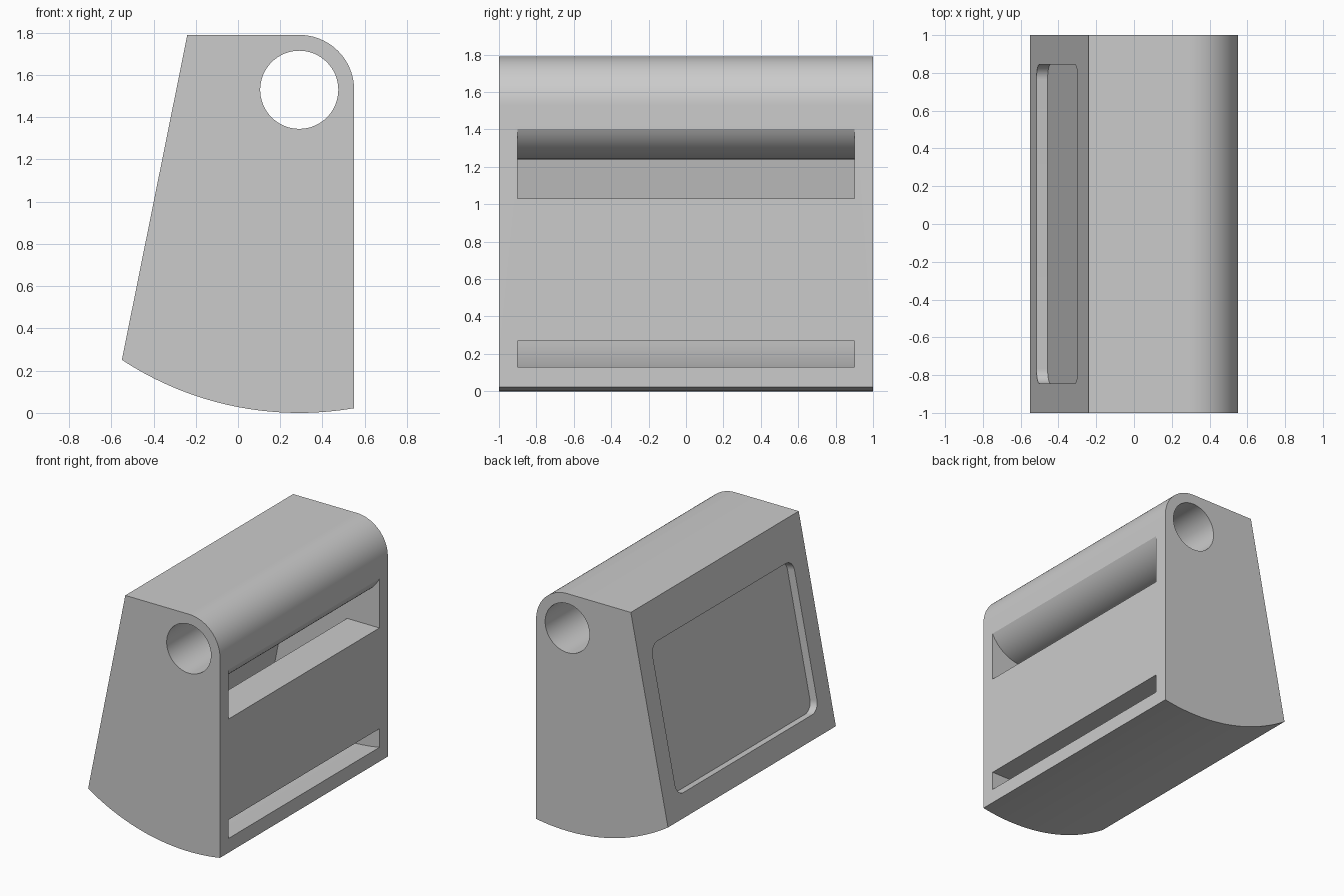
import bpy
import bmesh
from math import sin, cos, pi, radians, sqrt, acos, asin
from mathutils import Matrix, Vector

if "Cube" in bpy.data.objects:
    bpy.data.objects.remove(bpy.data.objects["Cube"], do_unlink=True)

gray = bpy.data.materials.new("light gray")
gray.use_nodes = True
color = (0.6, 0.6, 0.6, 1)
gray.diffuse_color = color
gray.node_tree.nodes["Principled BSDF"].inputs["Base Color"].default_value = color

# Shared centre of the tube, the rounded top corner and the curved base
CX, CZ = 0.29, 1.53
SIDE = 0.55
BASE_R = 1.53
WALL = 0.106
SLANT_LOW = Vector((-0.55, 0.251))
SLANT_TOP = Vector((-0.24, 1.79))


def arc(r, start, end, n):
    """Points on a circle around the shared centre, from start to end angle."""
    return [(CX + r * cos(start + (end - start) * i / n),
             CZ + r * sin(start + (end - start) * i / n)) for i in range(n + 1)]


def angle_low(r, x):
    """Angle of the lower-half point of the circle at the given x."""
    return -acos((x - CX) / r)


def prism(name, outline, low, high, frame):
    """Extrude a 2D outline from low to high along the frame's third axis."""
    bm = bmesh.new()
    face = bm.faces.new([bm.verts.new((a, b, low)) for a, b in outline])
    top = bmesh.ops.extrude_face_region(bm, geom=[face])["geom"]
    moved = [v for v in top if isinstance(v, bmesh.types.BMVert)]
    bmesh.ops.translate(bm, verts=moved, vec=(0, 0, high - low))
    bmesh.ops.transform(bm, matrix=frame, verts=bm.verts)
    bmesh.ops.recalc_face_normals(bm, faces=bm.faces)
    mesh = bpy.data.meshes.new(name)
    bm.to_mesh(mesh)
    bm.free()
    mesh.materials.append(gray)
    obj = bpy.data.objects.new(name, mesh)
    bpy.context.collection.objects.link(obj)
    return obj


def cut(body, cutter):
    cutter.hide_render = True
    mod = body.modifiers.new(cutter.name, "BOOLEAN")
    mod.operation = "DIFFERENCE"
    mod.solver = "EXACT"
    mod.object = cutter
    bpy.context.view_layer.objects.active = body
    bpy.ops.object.modifier_apply(modifier=mod.name)
    bpy.data.objects.remove(cutter, do_unlink=True)


# Side profiles lie in the XZ plane and run along Y
side_frame = Matrix.Rotation(radians(90), 4, "X")

# Body: slanted back, flat top, rounded corner, straight side, curved base
outline = [tuple(SLANT_TOP)]
outline += arc(SIDE - CX, pi / 2, 0, 24)
outline += arc(BASE_R, angle_low(BASE_R, SIDE), angle_low(BASE_R, SLANT_LOW.x), 32)
body = prism("housing", outline, -1, 1, side_frame)

# Through hole along the rounded corner
cut(body, prism("tube_hole", arc(0.185, 0, 2 * pi, 64)[:-1], -1.1, 1.1, side_frame))

# Inner cavity around the tube and cross block, open at both slots
tube_r, floor_r, out = 0.29, BASE_R - WALL, SIDE + 0.1
slope = (SLANT_TOP.x - SLANT_LOW.x) / (SLANT_TOP.y - SLANT_LOW.y)
inner_x = lambda z: -0.29 + (z - 0.70) * slope
roof = 1.79 - WALL
cavity = [(out, 1.03), (0.28, 1.03), (0.28, 0.27), (out, 0.27)]
cavity += arc(floor_r, angle_low(floor_r, out), angle_low(floor_r, inner_x(0.27)), 32)
cavity += [(inner_x(roof), roof)]
cavity += arc(tube_r, pi - asin((roof - CZ) / tube_r),
              2 * pi + angle_low(tube_r, SIDE), 40)
cavity += [(out, CZ - sqrt(tube_r ** 2 - (SIDE - CX) ** 2))]
cut(body, prism("cavity", cavity, -0.9, 0.9, side_frame))

# Shallow rounded panel recess on the slanted face
up = (SLANT_TOP - SLANT_LOW).normalized()
along, rise, inward = Vector((0, 1, 0)), Vector((up.x, 0, up.y)), Vector((up.y, 0, -up.x))
panel_frame = Matrix((along, rise, inward)).transposed().to_4x4()
panel_frame.translation = (SLANT_LOW.x, 0, SLANT_LOW.y)
half, v_low, v_high, r = 0.845, 0.17, 1.275, 0.08
corners = [(half - r, v_high - r), (r - half, v_high - r),
           (r - half, v_low + r), (half - r, v_low + r)]
panel = [(u + r * cos((q + i / 10) * pi / 2), v + r * sin((q + i / 10) * pi / 2))
         for q, (u, v) in enumerate(corners) for i in range(11)]
cut(body, prism("panel_recess", panel, -0.1, 0.06, panel_frame))

# Smooth the round surfaces, keep edges sharp
bpy.ops.object.select_all(action="DESELECT")
body.select_set(True)
bpy.context.view_layer.objects.active = body
bpy.ops.object.shade_smooth_by_angle(angle=radians(25))
